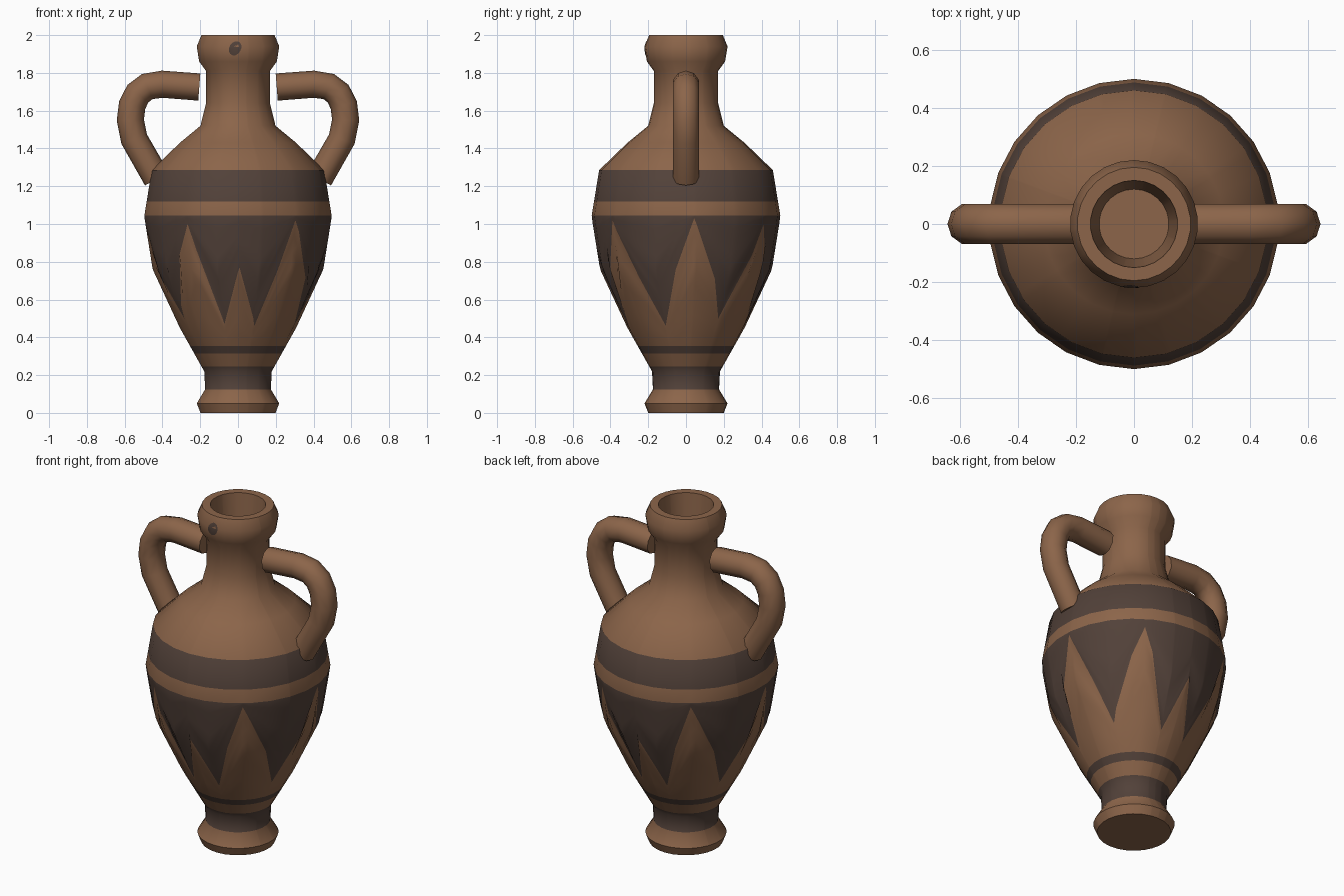
import bpy, bmesh, math
from mathutils import Vector

if "Cube" in bpy.data.objects:
    bpy.data.objects.remove(bpy.data.objects["Cube"])

SIDES = 26
STEP = 360 / SIDES


def material(name, rgb):
    m = bpy.data.materials.new(name)
    m.diffuse_color = (*rgb, 1)
    m.use_nodes = True
    m.node_tree.nodes["Principled BSDF"].inputs["Base Color"].default_value = m.diffuse_color
    return m


CLAY = material("brown clay", (0.262, 0.130, 0.068))
PAINT = material("dark paint", (0.084, 0.053, 0.041))

# Outer silhouette (radius, height)
PROFILE = [(.20, 0), (.22, .05), (.175, .125), (.18, .22), (.31, .45), (.455, .76),
           (.50, 1.04), (.46, 1.285), (.31, 1.43), (.20, 1.52), (.17, 1.64),
           (.17, 1.81), (.207, 1.86), (.22, 1.94), (.195, 2.0)]
# Painted zigzag edge over half a turn (degrees from front, height); repeats twice
ZIGZAG = [(-13, .47), (1, .77), (16, .46), (38, 1.02), (70, .46), (95, 1.03),
          (121, .50), (147, 1.0), (167, .47)]


def lerp(pairs, x):
    for (a, va), (b, vb) in zip(pairs, pairs[1:]):
        if x <= b + 1e-6:
            return va + (vb - va) * (x - a) / (b - a)
    return pairs[-1][1]


def radius(z):
    return lerp([(h, r) for r, h in PROFILE], z)


def edge_height(deg):
    return lerp(ZIGZAG, (deg + 13) % 180 - 13)


def point(deg, r, z):
    """Point on a flat-sided ring; 0 degrees is the front (-y)."""
    off = math.radians(deg % STEP - STEP / 2)
    r *= math.cos(math.pi / SIDES) / math.cos(off)
    a = math.radians(deg)
    return (r * math.sin(a), -r * math.cos(a), z)


def finish(bm, name, mats):
    bmesh.ops.recalc_face_normals(bm, faces=bm.faces)
    me = bpy.data.meshes.new(name)
    bm.to_mesh(me)
    bm.free()
    for m in mats:
        me.materials.append(m)
    ob = bpy.data.objects.new(name, me)
    bpy.context.collection.objects.link(ob)
    bpy.ops.object.select_all(action='DESELECT')
    ob.select_set(True)
    bpy.context.view_layer.objects.active = ob
    bpy.ops.object.shade_smooth_by_angle(angle=math.radians(40))
    return ob


# Vase body: columns at the facet corners plus the zigzag corners
corners = [i * STEP for i in range(SIDES)]
turns = [(a + s) % 360 for a, _ in ZIGZAG[:-1] for s in (0, 180)]
columns = sorted(corners + [t for t in turns
                            if min(abs(t - c) for c in corners + [360]) > 0.3])

LOW, HIGH, N = .355, 1.045, 8
below = [0, .05, .125, .22, .245, .315, LOW]
above = [HIGH, 1.12, 1.285] + [z for _, z in PROFILE if z > 1.3]
DARK_BANDS = [(.125, .245), (.315, .355), (1.12, 1.285)]


def column_points(deg):
    """(radius, height, painted above) from the foot to the inside floor."""
    h = edge_height(deg)
    zs = [(z, any(a - .001 < z < b - .001 for a, b in DARK_BANDS)) for z in below]
    zs += [(LOW + (h - LOW) * i / N, False) for i in range(1, N)]
    zs += [(h + (HIGH - h) * i / N, True) for i in range(N)]
    zs += [(z, any(a - .001 < z < b - .001 for a, b in DARK_BANDS)) for z in above]
    pts = [(radius(z), z, d) for z, d in zs]
    return pts + [(.15, 2.0, False), (.12, 1.6, False)]


bm = bmesh.new()
grid = []
for deg in columns:
    pts = column_points(deg)
    flags = [d for _, _, d in pts]
    grid.append([bm.verts.new(point(deg, r, z)) for r, z, _ in pts])
for i, col in enumerate(grid):
    nxt = grid[(i + 1) % len(grid)]
    for j in range(len(col) - 1):
        f = bm.faces.new((col[j], nxt[j], nxt[j + 1], col[j + 1]))
        f.material_index = int(flags[j])
bm.faces.new([c[0] for c in grid])     # foot underside
bm.faces.new([c[-1] for c in grid])    # floor inside the neck
finish(bm, "vase_body", [CLAY, PAINT])

# Small painted spot on the front of the lip
bm = bmesh.new()
spot = []
for k in range(14):
    a = 2 * math.pi * k / 14
    z = 1.93 + .038 * math.sin(a)
    spot.append(bm.verts.new(point(-4 + 8.5 * math.cos(a) + 2 * math.sin(a),
                                   radius(z) + .003, z)))
mid = bm.verts.new(point(-4, radius(1.93) + .004, 1.93))
for k in range(14):
    bm.faces.new((mid, spot[k], spot[(k + 1) % 14]))
finish(bm, "lip_spot", [PAINT])

# Handles: round tube swept along a path in the xz plane
PATH = [(.205, 1.725), (.40, 1.74), (.48, 1.728), (.53, 1.69), (.56, 1.63),
        (.57, 1.55), (.55, 1.45), (.43, 1.24)]
TUBE, RING = .072, 10


def handle(name, side):
    bm = bmesh.new()
    rings = []
    pts = [Vector((x, 0, z)) for x, z in PATH]
    for i, p in enumerate(pts):
        t_in = (p - pts[max(i - 1, 0)]).normalized()
        t_out = (pts[min(i + 1, len(pts) - 1)] - p).normalized()
        t = (t_in + t_out).normalized()
        n = Vector((-t.z, 0, t.x))
        ring = []
        for k in range(RING):
            a = 2 * math.pi * k / RING
            q = p + TUBE * (n * math.cos(a) + Vector((0, math.sin(a), 0)))
            ring.append(bm.verts.new((q.x * side, q.y, q.z)))
        rings.append(ring)
    for a, b in zip(rings, rings[1:]):
        for k in range(RING):
            m = (k + 1) % RING
            bm.faces.new((a[k], a[m], b[m], b[k]))
    bm.faces.new(rings[0])
    bm.faces.new(rings[-1])
    finish(bm, name, [CLAY])


handle("right_handle", 1)
handle("left_handle", -1)
